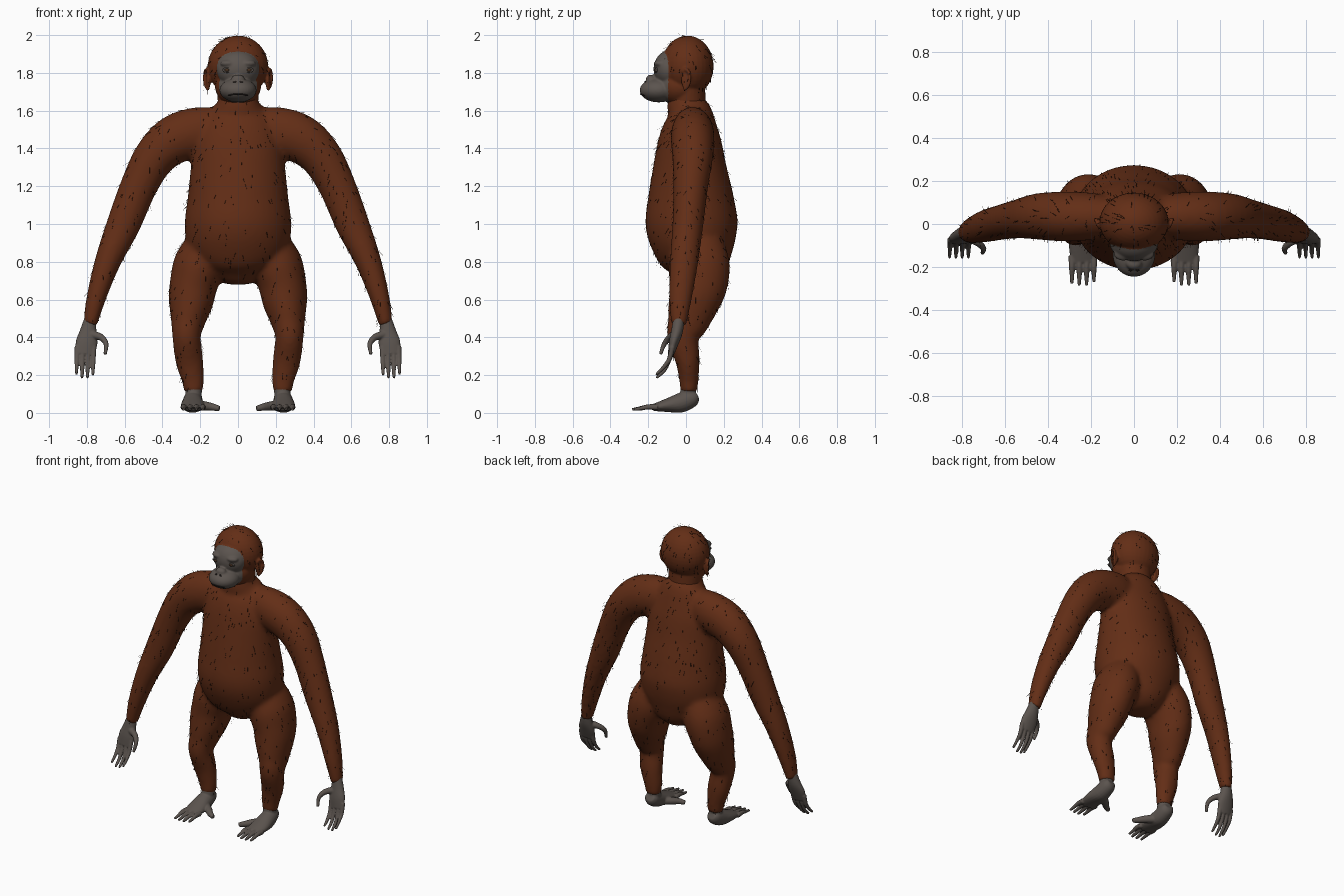
import bpy, bmesh, math, random
from mathutils import Vector, Matrix

random.seed(4)
cube = bpy.data.objects.get("Cube")
if cube:
    bpy.data.objects.remove(cube)


def material(name, r, g, b):
    m = bpy.data.materials.new(name)
    m.use_nodes = True
    m.diffuse_color = (r, g, b, 1)
    shader = m.node_tree.nodes["Principled BSDF"]
    shader.inputs["Base Color"].default_value = (r, g, b, 1)
    shader.inputs["Roughness"].default_value = 0.8
    return m


FUR = material("rust fur", 0.125, 0.027, 0.008)
SKIN = material("grey skin", 0.105, 0.088, 0.077)
STRAND = material("dark strands", 0.035, 0.012, 0.006)
EYE = material("brown eye", 0.06, 0.03, 0.015)
DARK = material("dark openings", 0.02, 0.015, 0.013)


def spline(pts, steps):
    """Catmull-Rom interpolation of tuples of any length."""
    out = []
    for i in range(len(pts) - 1):
        quad = [pts[max(0, i - 1)], pts[i], pts[i + 1], pts[min(len(pts) - 1, i + 2)]]
        for k in range(steps):
            t = k / steps
            out.append([0.5 * (2 * b + (c - a) * t + (2 * a - 5 * b + 4 * c - d) * t * t
                               + (3 * b - a - 3 * c + d) * t ** 3)
                        for a, b, c, d in zip(*quad)])
    return out + [list(pts[-1])]


def tube(bm, sections, side=1, segs=20, steps=4):
    """Loft ellipses (x, y, z, half width, half depth) along a smooth path."""
    rows = spline(sections, steps)
    path = [Vector((side * r[0], r[1], r[2])) for r in rows]
    span = path[-1] - path[0]
    along_y = abs(span.y) > 0.8 * span.length
    ref = Vector((0, 0, 1)) if along_y else Vector((0, 1, 0))
    rings = []
    for i, (p, r) in enumerate(zip(path, rows)):
        t = (path[min(i + 1, len(path) - 1)] - path[max(i - 1, 0)]).normalized()
        depth = (ref - t * ref.dot(t)).normalized()
        wide = t.cross(depth)
        ring = []
        for k in range(segs):
            a = math.tau * k / segs
            ring.append(bm.verts.new(p + wide * r[3] * math.cos(a) + depth * r[4] * math.sin(a)))
        rings.append(ring)
    for a, b in zip(rings, rings[1:]):
        for k in range(segs):
            bm.faces.new((a[k - 1], a[k], b[k], b[k - 1]))
    bm.faces.new(rings[0])
    bm.faces.new(rings[-1])


def digit(bm, points, r0, r1, side):
    """Finger or toe: a round tube that tapers and closes at the tip."""
    n = len(points) - 1
    rows = [(*p, r0 + (r1 - r0) * i / n, r0 + (r1 - r0) * i / n) for i, p in enumerate(points)]
    tube(bm, rows, side, 12, 3)


def ball(bm, centre, radii):
    m = Matrix.Translation(centre) @ Matrix.Diagonal((*radii, 1))
    bmesh.ops.create_uvsphere(bm, u_segments=32, v_segments=20, radius=1, matrix=m)


def finish(bm, name, mats, voxel=0, smooth=0):
    """Turn a bmesh into an object, optionally fused into one skin."""
    bmesh.ops.recalc_face_normals(bm, faces=bm.faces)
    mesh = bpy.data.meshes.new(name)
    bm.to_mesh(mesh)
    bm.free()
    obj = bpy.data.objects.new(name, mesh)
    bpy.context.collection.objects.link(obj)
    if voxel:
        rem = obj.modifiers.new("fuse", "REMESH")
        rem.mode, rem.voxel_size = "VOXEL", voxel
        soft = obj.modifiers.new("soften", "SMOOTH")
        soft.factor, soft.iterations = 0.5, smooth
        graph = bpy.context.evaluated_depsgraph_get()
        fused = bpy.data.meshes.new_from_object(obj.evaluated_get(graph))
        obj.modifiers.clear()
        obj.data = fused
    obj.data.materials.clear()
    for m in mats:
        obj.data.materials.append(m)
    for p in obj.data.polygons:
        p.use_smooth = True
        p.material_index = 0
    return obj


# Furry body: torso, arms and legs fused together
bm = bmesh.new()
tube(bm, [(0, 0, 1.72, .09, .08), (0, 0, 1.64, .112, .10), (0, .02, 1.57, .18, .125),
          (0, .02, 1.45, .235, .165), (0, .02, 1.3, .25, .195), (0, .025, 1.15, .265, .225),
          (0, .03, 1.0, .282, .244), (0, .045, .87, .265, .215), (0, .06, .77, .19, .165),
          (0, .06, .70, .10, .10), (0, .06, .68, .05, .05)], segs=40)
for side in (1, -1):
    tube(bm, [(.08, .03, 1.49, .12, .09), (.2, .035, 1.485, .135, .11), (.33, .035, 1.45, .13, .115),
              (.44, .035, 1.355, .112, .108), (.525, .025, 1.2, .098, .092), (.605, .01, 1.0, .09, .082),
              (.69, -.01, .8, .069, .075), (.753, -.03, .6, .051, .06), (.783, -.038, .465, .037, .04)],
         side, 28)
    tube(bm, [(.15, .06, .95, .09, .12), (.2, .07, .8, .135, .16), (.235, .065, .68, .127, .155),
              (.25, .04, .58, .117, .135), (.265, .01, .48, .09, .11), (.272, -.015, .4, .075, .085),
              (.258, .008, .28, .074, .065), (.24, .015, .18, .06, .052), (.235, .015, .11, .05, .045)],
         side, 28)
body = finish(bm, "furry_body", [FUR], 0.013, 8)

# Head: skull, face, brow and muzzle fused, with ears
bm = bmesh.new()
ball(bm, (0, .008, 1.835), (.16, .138, .162))
ball(bm, (0, -.03, 1.73), (.122, .12, .105))
ball(bm, (0, -.085, 1.82), (.113, .087, .1))
ball(bm, (0, -.145, 1.708), (.098, .1, .064))
ball(bm, (0, -.185, 1.765), (.036, .028, .026))
tube(bm, [(0, .01, 1.62, .105, .095), (0, 0, 1.75, .115, .1)], segs=32)
for side in (1, -1):
    ball(bm, (side * .05, -.135, 1.85), (.045, .035, .02))
    ball(bm, (side * .157, 0, 1.765), (.012, .026, .055))
    rim = [(.157, -.018, 1.80), (.168, -.005, 1.82), (.176, .018, 1.80),
           (.178, .02, 1.765), (.17, .01, 1.73), (.157, -.01, 1.71)]
    digit(bm, rim, .009, .009, side)
head = finish(bm, "head", [FUR, SKIN], 0.006, 5)
for p in head.data.polygons:
    c = p.center
    inside = abs(c.x / .12) ** 2.6 + abs((c.z - 1.775) / .137) ** 2.6 < 1
    if c.y < -.095 and inside:
        p.material_index = 1
bpy.context.view_layer.update()


def face_point(x, z):
    """Point on the front of the head."""
    return head.ray_cast(Vector((x, -1, z)), Vector((0, 1, 0)))[1]


# Eyes, eyelids, nostrils and mouth
for side, word in ((1, "left"), (-1, "right")):
    at = face_point(side * .058, 1.815)
    bm = bmesh.new()
    ball(bm, at, (.014, .008, .009))
    finish(bm, word + "_eye", [EYE])
    bm = bmesh.new()
    for lift in (.010, -.010):
        lid = [(at.x + dx, at.y + abs(dx) * .15, at.z + lift * (1 - (dx / .022) ** 2))
               for dx in (-.022, -.011, 0, .011, .022)]
        digit(bm, lid, .005, .005, 1)
    finish(bm, word + "_eyelids", [SKIN])
    bm = bmesh.new()
    ball(bm, face_point(side * .017, 1.752), (.009, .004, .006))
    finish(bm, word + "_nostril", [DARK])
bm = bmesh.new()
digit(bm, [face_point(x * .01, 1.688 - .0003 * x * x) for x in range(-5, 6)], .004, .004, 1)
finish(bm, "mouth_line", [DARK])

# Hands and feet
for side, word in ((1, "left"), (-1, "right")):
    bm = bmesh.new()
    tube(bm, [(.783, -.037, .5, .03, .03), (.793, -.048, .43, .045, .031),
              (.802, -.065, .37, .058, .026), (.81, -.08, .31, .048, .016)], side)
    for i in range(4):
        x = .764 + .029 * i
        low = (.015, 0, 0, .02)[i]
        digit(bm, [(x, -.072, .35), (x + .002, -.088, .285), (x + .003, -.112, .23 + low),
                   (x + .004, -.14, .2 + low), (x + .004, -.158, .185 + low)], .015, .007, side)
    digit(bm, [(.775, -.06, .415), (.725, -.085, .4), (.698, -.115, .365), (.704, -.135, .31)],
          .023, .009, side)
    finish(bm, word + "_hand", [SKIN], 0.005, 3)

    bm = bmesh.new()
    tube(bm, [(.235, .015, .15, .045, .04), (.235, .008, .06, .042, .045)], side)
    tube(bm, [(.235, .06, .092, .03, .022), (.237, .035, .08, .046, .046), (.24, -.03, .053, .055, .052),
              (.24, -.1, .04, .062, .036), (.237, -.175, .028, .056, .018)], side)
    for i in range(4):
        x = .186 + .034 * i
        tip = (.015, 0, 0, .008)[i]
        digit(bm, [(x, -.15, .03), (x, -.2, .032), (x, -.245 + tip, .024), (x, -.285 + tip, .018)],
              .017, .008, side)
    digit(bm, [(.225, -.04, .04), (.17, -.08, .036), (.13, -.115, .03), (.098, -.13, .022)],
          .03, .014, side)
    finish(bm, word + "_foot", [SKIN], 0.005, 3)

# Loose strands lying along the fur
bm = bmesh.new()
scalp = [p for p in head.data.polygons if p.material_index == 0 and p.center.z > 1.7]
for p in random.sample(list(body.data.polygons), 800) + random.sample(scalp, 100):
    n = p.normal
    flow = Vector((0, 0, -1)) + Vector([random.uniform(-.3, .3) for _ in range(3)])
    flow = (flow - n * flow.dot(n)).normalized()
    across = n.cross(flow) * .0014
    tip = p.center + (flow + n * random.uniform(.2, .8)) * random.uniform(.02, .035)
    root = [bm.verts.new(p.center + v) for v in (across, -across, n * .002)]
    end = bm.verts.new(tip)
    for k in range(3):
        bm.faces.new((root[k - 1], root[k], end))
finish(bm, "loose_strands", [STRAND])
